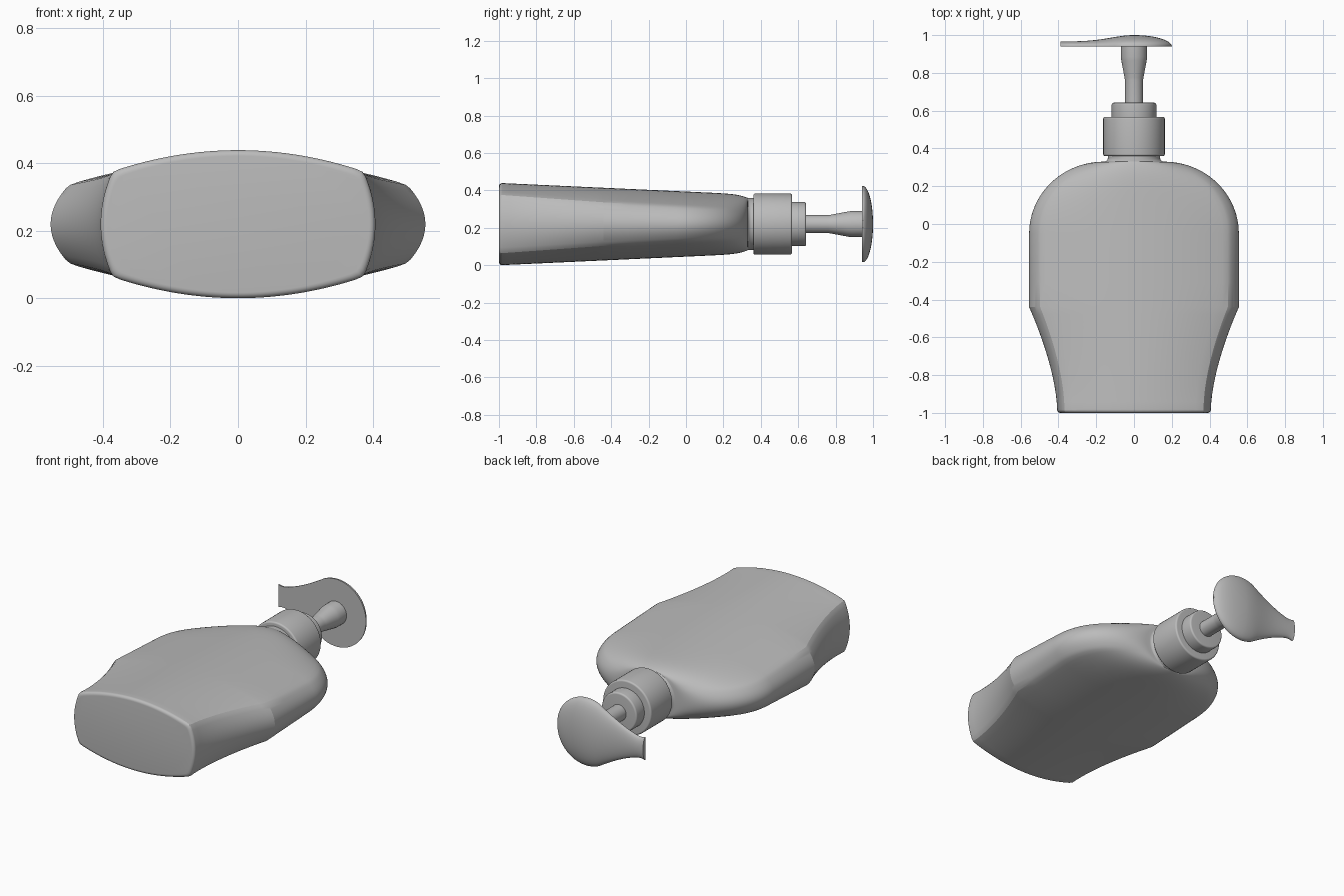
import bpy, bmesh
from math import sin, cos, pi, sqrt, exp, radians

cube = bpy.data.objects.get("Cube")
if cube:
    bpy.data.objects.remove(cube, do_unlink=True)

CZ = 0.22  # height of the long axis

mat = bpy.data.materials.new("light grey plastic")
mat.use_nodes = True
grey = (0.5, 0.5, 0.5, 1)
mat.diffuse_color = grey
mat.node_tree.nodes["Principled BSDF"].inputs["Base Color"].default_value = grey


def loft(name, rings, angle=18):
    """Skin closed rings of equal length and cap both ends."""
    bm = bmesh.new()
    rows = [[bm.verts.new(p) for p in ring] for ring in rings]
    n = len(rows[0])
    for a, b in zip(rows, rows[1:]):
        for i in range(n):
            j = (i + 1) % n
            bm.faces.new((a[i], a[j], b[j], b[i]))
    bm.faces.new(rows[0])
    bm.faces.new(rows[-1])
    bmesh.ops.recalc_face_normals(bm, faces=bm.faces)
    mesh = bpy.data.meshes.new(name)
    bm.to_mesh(mesh)
    bm.free()
    mesh.materials.append(mat)
    obj = bpy.data.objects.new(name, mesh)
    bpy.context.collection.objects.link(obj)
    bpy.ops.object.select_all(action="DESELECT")
    obj.select_set(True)
    bpy.context.view_layer.objects.active = obj
    bpy.ops.object.shade_smooth_by_angle(angle=radians(angle))
    return obj


def lathe(name, profile, sides=56):
    """Spin (radius, y) points about the long axis."""
    loft(name, [[(r * cos(2 * pi * i / sides), y, CZ + r * sin(2 * pi * i / sides))
                 for i in range(sides)] for r, y in profile])


def rounded(r, y0, y1, f, steps=6):
    """Profile of a cylinder whose outer rim at y1 and y0 is filleted by f."""
    arc = [(r - f + f * sin(pi / 2 * k / steps), f - f * cos(pi / 2 * k / steps))
           for k in range(steps + 1)]
    return [(q, y0 + d) for q, d in arc] + [(q, y1 - d) for q, d in reversed(arc)]


def body_ring(y, w, t=0.0, inset=0.0):
    """Lens section with bulging sides, turning into an ellipse as t goes to 1."""
    h = 0.22 - 0.046 * (y + 1) - 0.019 * t - inset
    s = min((y + 1) / 0.56, 1)
    e = 0.158 - 0.041 * s - 0.053 * max(y + 0.44, 0) - inset
    w -= inset
    c = w - 0.035 - 0.02 * s - 0.04 * t
    n, m = 16, 10
    q = [(c * i / n, h - (h - e) * (i / n) ** 2) for i in range(n + 1)]
    q += [(w - (w - c) * (1 - i / m) ** 2, e * (1 - i / m)) for i in range(1, m + 1)]
    # soften the corner between the broad face and the side
    q[n] = tuple((q[n - 1][k] + 4 * q[n][k] + q[n + 1][k]) / 6 for k in (0, 1))
    last = len(q) - 1
    q = [((1 - t) * x + t * w * sin(pi / 2 * i / last),
          (1 - t) * z + t * h * cos(pi / 2 * i / last)) for i, (x, z) in enumerate(q)]
    half = q + [(x, -z) for x, z in reversed(q[:-1])]
    ring = half + [(-x, z) for x, z in reversed(half[1:-1])]
    return [(x, y, CZ + z) for x, z in ring]


# Bottle body: filleted base, flaring flank, straight waist, round shoulder, neck
f = 0.018
rings = [body_ring(-1 + f - f * cos(a), 0.407, 0, f - f * sin(a))
         for a in (pi / 2 * k / 6 for k in range(7))]
for k in range(1, 15):
    s = k / 14
    rings.append(body_ring(-0.98 + 0.54 * s, 0.407 + 0.148 * s ** 1.6))
rings += [body_ring(-0.44 + 0.13 * k, 0.555) for k in (1, 2)]
for k in range(25):
    a = pi / 2 * k / 24
    rings.append(body_ring(-0.05 + 0.38 * sin(a), 0.16 + 0.395 * cos(a), sin(a) ** 8))
for k in range(1, 7):
    a = pi / 2 * k / 6
    rings.append(body_ring(0.33 + 0.022 * (1 - cos(a)), 0.16 - 0.022 * sin(a), 1))
rings.append(body_ring(0.38, 0.138, 1))
loft("bottle_body", rings)

# Screw collar, upper collar and pump stem
lathe("screw_collar", rounded(0.163, 0.36, 0.567, 0.01))
lathe("upper_collar", rounded(0.118, 0.55, 0.642, 0.01))
lathe("pump_stem", [(0.048, 0.62), (0.048, 0.76), (0.05, 0.775), (0.067, 0.865),
                    (0.07, 0.885), (0.07, 0.95)])


# Pump head: round domed pad drawn out into a spout towards -x
def head_ring(x):
    if x > -0.08:
        width = sqrt(max(0.2 ** 2 - x * x, 0)) * 1.02
    else:
        s = (x + 0.36) / 0.28
        width = 0.062 + 0.125 * max(s, 0) ** 1.4 + 0.06 * max(-s, 0)
    if x > 0:
        crown = 0.06 * sqrt(max(1 - (x / 0.2) ** 2, 0))
    else:
        crown = 0.026 + 0.034 * exp(-(x / 0.17) ** 2)
    rim, n = 0.005, 24
    crown = max(crown, rim + 0.001)
    top = [(x, 0.94 + rim + (crown - rim) * sin(pi * i / n), CZ + width * cos(pi * i / n))
           for i in range(n + 1)]
    return top + [(x, 0.94, CZ - width), (x, 0.94, CZ + width)]


xs = [-0.388 + 0.022 * k for k in range(18)]
xs += [0.2 * sin(pi / 2 * k / 16) for k in range(16)] + [0.1999]
loft("pump_head", [head_ring(x) for x in xs], 30)
